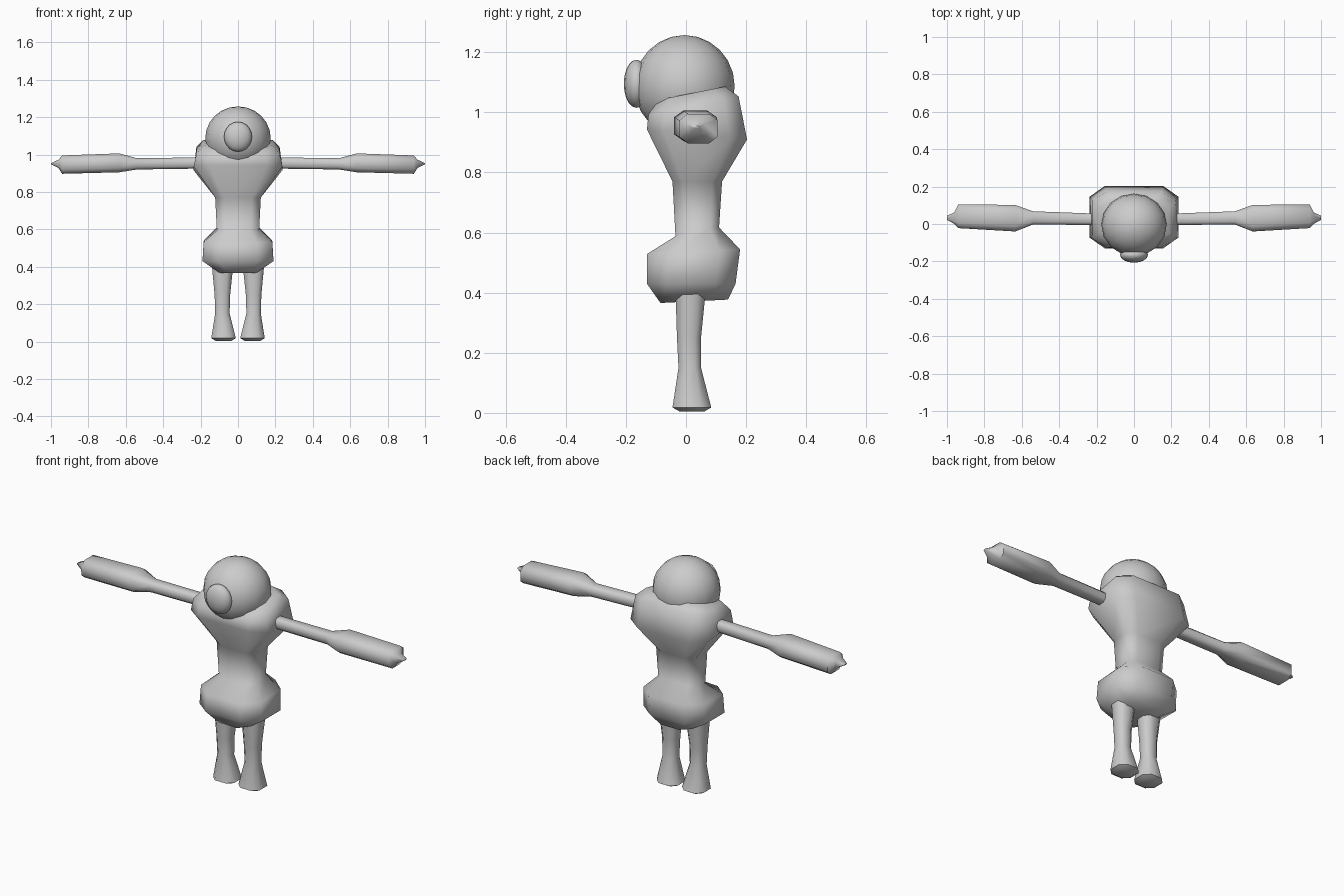
import bpy, bmesh, math
from mathutils import Vector

if "Cube" in bpy.data.objects:
    bpy.data.objects.remove(bpy.data.objects["Cube"])

grey = bpy.data.materials.new("plain grey")
grey.diffuse_color = (0.6, 0.6, 0.6, 1)
grey.use_nodes = True
grey.node_tree.nodes["Principled BSDF"].inputs["Base Color"].default_value = grey.diffuse_color


def finish(name, bm, angle=180):
    bmesh.ops.recalc_face_normals(bm, faces=bm.faces[:])
    me = bpy.data.meshes.new(name)
    bm.to_mesh(me)
    bm.free()
    ob = bpy.data.objects.new(name, me)
    bpy.context.collection.objects.link(ob)
    me.materials.append(grey)
    bpy.ops.object.select_all(action='DESELECT')
    ob.select_set(True)
    bpy.context.view_layer.objects.active = ob
    bpy.ops.object.shade_smooth_by_angle(angle=math.radians(angle))
    return ob


def section(a0, a1, b0, b1, cut):
    """Rectangle with chamfered corners, cut given as a share of each side."""
    ca, cb = (a1 - a0) * cut, (b1 - b0) * cut
    return [(a0 + ca, b0), (a1 - ca, b0), (a1, b0 + cb), (a1, b1 - cb),
            (a1 - ca, b1), (a0 + ca, b1), (a0, b1 - cb), (a0, b0 + cb)]


def loft(name, rings, angle=180):
    bm = bmesh.new()
    loops = [[bm.verts.new(p) for p in ring] for ring in rings]
    for lo, hi in zip(loops, loops[1:]):
        for i in range(8):
            j = (i + 1) % 8
            bm.faces.new((lo[i], lo[j], hi[j], hi[i]))
    bm.faces.new(loops[0])
    bm.faces.new(loops[-1])
    return finish(name, bm, angle)


def ball(name, centre, size, segments, rings):
    bm = bmesh.new()
    bmesh.ops.create_uvsphere(bm, u_segments=segments, v_segments=rings, radius=1)
    for v in bm.verts:
        v.co = Vector(centre) + Vector(a * b for a, b in zip(v.co, size))
    finish(name, bm)


# Body: z, half width, front y, back y, chamfer, slope of the ring towards the back
body = [(0.37, 0.10, -0.085, 0.14, 0.22, 0.05),
        (0.43, 0.19, -0.13, 0.165, 0.22, 0.0),
        (0.535, 0.183, -0.13, 0.18, 0.22, 0.05),
        (0.595, 0.113, -0.035, 0.11, 0.2, 0.2),
        (0.77, 0.122, -0.045, 0.12, 0.2, 0.0),
        (0.93, 0.237, -0.13, 0.203, 0.17, -0.1),
        (1.018, 0.222, -0.125, 0.175, 0.17, 0.2),
        (1.06, 0.185, -0.09, 0.13, 0.2, 0.2)]
loft("body", [[(x, y, z + k * y) for x, y in section(-w, w, f, b, c)]
              for z, w, f, b, c, k in body], 60)

# Head and round nose
ball("head", (0, -0.005, 1.087), (0.175, 0.167, 0.17), 16, 12)
ball("nose", (0, -0.165, 1.095), (0.075, 0.042, 0.08), 16, 10)

# Arm rings: x, y range, z range
arm = [(0.19, -0.005, 0.055, 0.925, 0.985),
       (0.54, -0.003, 0.068, 0.92, 0.98),
       (0.635, -0.04, 0.102, 0.905, 1.006),
       (0.94, -0.022, 0.105, 0.897, 0.995),
       (0.96, 0.0, 0.062, 0.928, 0.972),
       (1.0, 0.022, 0.045, 0.948, 0.954)]
# Leg rings: z, x range, y range
leg = [(0.004, 0.035, 0.12, -0.02, 0.06),
       (0.018, 0.012, 0.143, -0.045, 0.084),
       (0.15, 0.045, 0.122, -0.025, 0.05),
       (0.25, 0.042, 0.125, -0.03, 0.05),
       (0.41, 0.025, 0.14, -0.035, 0.066)]
for side, s in (("left", 1), ("right", -1)):
    loft(side + "_arm", [[(s * x, y, z) for y, z in section(a, b, c, d, 0.22)]
                         for x, a, b, c, d in arm], 65)
    loft(side + "_leg", [[(s * x, y, z) for x, y in section(a, b, c, d, 0.25)]
                         for z, a, b, c, d in leg], 65)
